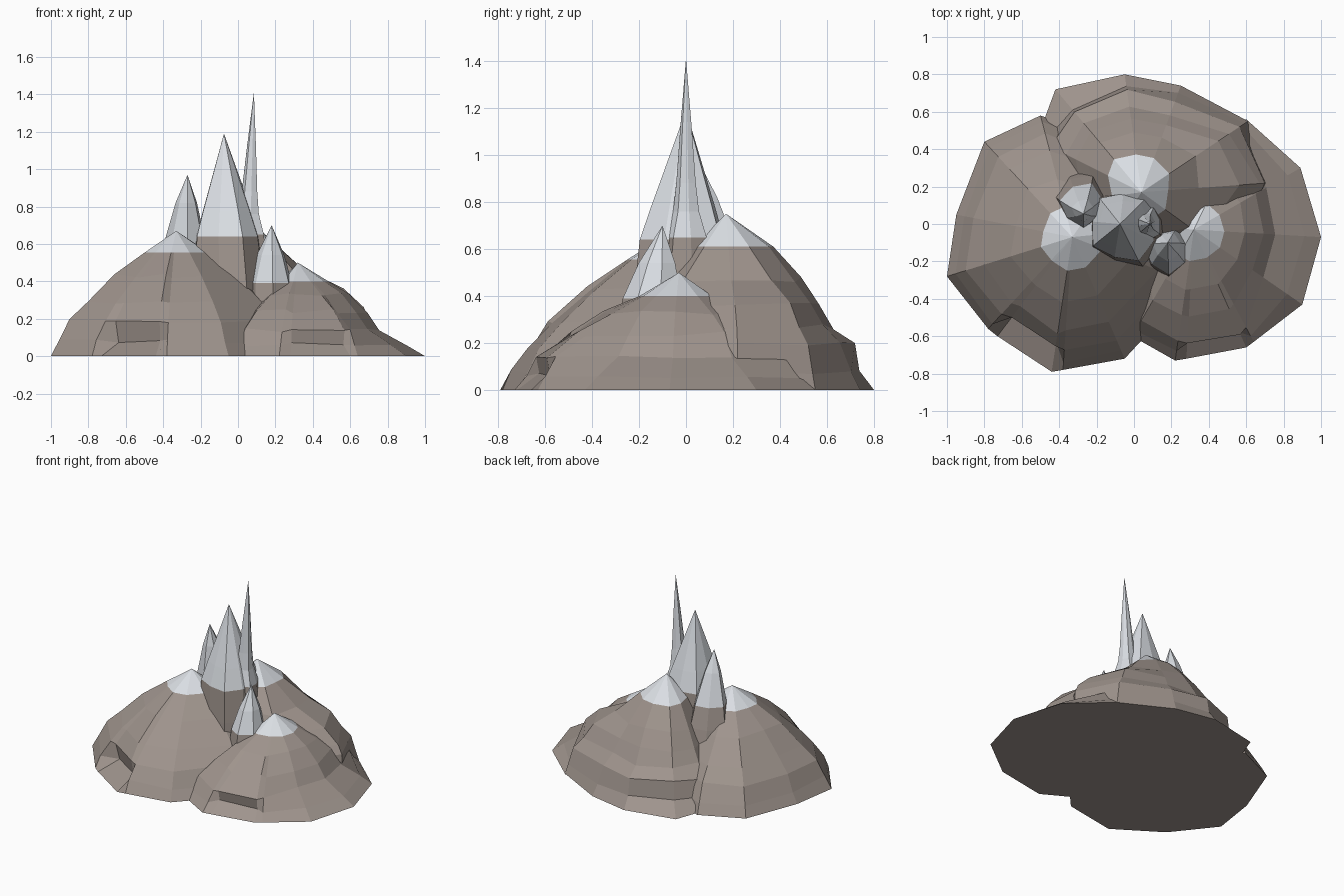
import bpy, bmesh, math, random
from mathutils import Vector

cube = bpy.data.objects.get("Cube")
if cube:
    bpy.data.objects.remove(cube, do_unlink=True)
random.seed(4)


def material(name, rgb):
    m = bpy.data.materials.new(name)
    m.use_nodes = True
    m.diffuse_color = (*rgb, 1)
    bsdf = m.node_tree.nodes["Principled BSDF"]
    bsdf.inputs["Base Color"].default_value = (*rgb, 1)
    bsdf.inputs["Roughness"].default_value = 0.9
    return m


rock = material("rock brown", (0.345, 0.295, 0.265))
snow = material("snow white", (0.70, 0.73, 0.77))


def loft(name, rings, apex, snow_ring):
    """Flat-shaded stack of rings closed by a point; snow above snow_ring."""
    bm = bmesh.new()
    loops = [[bm.verts.new(p) for p in ring] for ring in rings]
    tip = bm.verts.new(apex)
    n = len(loops[0])
    bm.faces.new(list(reversed(loops[0])))
    for k, low in enumerate(loops):
        for i in range(n):
            j = (i + 1) % n
            if k + 1 < len(loops):
                high = loops[k + 1]
                f = bm.faces.new((low[i], low[j], high[j], high[i]))
            else:
                f = bm.faces.new((low[i], low[j], tip))
            f.material_index = int(k >= snow_ring)
    bmesh.ops.recalc_face_normals(bm, faces=bm.faces)
    mesh = bpy.data.meshes.new(name)
    bm.to_mesh(mesh)
    bm.free()
    mesh.materials.append(rock)
    mesh.materials.append(snow)
    obj = bpy.data.objects.new(name, mesh)
    bpy.context.collection.objects.link(obj)
    return obj


def mound(name, outline, apex, profile, ledges):
    """Rings shrink from the outline to the apex; ledges override a side's rings."""
    top = Vector(apex)
    rings = []
    for k, (z, f) in enumerate(profile):
        ring = []
        for i, (x, y) in enumerate(outline):
            loose = 0 < k < len(profile) - 1
            s = f + (random.uniform(-.015, .015) if loose else 0)
            s = ledges.get(i, {}).get(k, s)
            dz = random.uniform(-.012, .012) if loose else 0
            ring.append((top.x + (x - top.x) * s, top.y + (y - top.y) * s, z + dz))
        rings.append(ring)
    return loft(name, rings, apex, len(profile) - 1)


def spike(name, base, apex, profile, snow_ring, sides=8):
    """Thin leaning cone; the axis runs from the base point to the apex."""
    z0, z1 = profile[0][0], apex[2]
    rings = []
    for z, r in profile:
        t = (z - z0) / (z1 - z0)
        cx = base[0] + (apex[0] - base[0]) * t
        cy = base[1] + (apex[1] - base[1]) * t
        ring = []
        for i in range(sides):
            a = math.tau * (i + 0.3) / sides
            q = r * (1.08 if i % 2 else 0.94)
            ring.append((cx + q * math.cos(a), cy + q * math.sin(a), z))
        rings.append(ring)
    return loft(name, rings, apex, snow_ring)


# Three broad rock mounds with snow caps
mound("right_mound",
      [(-.05, -.72), (.32, -.32), (.36, 0), (0, .4), (-.5, .58), (-.8, .44),
       (-.95, .05), (-1, -.28), (-.78, -.56), (-.73, -.6), (-.44, -.79), (-.38, -.78)],
      (-.33, -.07, .67),
      [(0, 1), (.08, .94), (.19, .84), (.29, .71), (.43, .49), (.555, .25)],
      {9: {1: .77, 2: .81}, 10: {1: .78, 2: .81}})

mound("left_mound",
      [(1, -.07), (.89, .3), (.6, .56), (.2, .4), (-.08, 0), (-.04, -.35),
       (-.01, -.6), (.22, -.73), (.28, -.72), (.6, -.66), (.64, -.63), (.9, -.43)],
      (.32, -.03, .5),
      [(0, 1), (.06, .94), (.14, .86), (.24, .66), (.33, .45), (.4, .24)],
      {0: {1: .87, 2: .64, 3: .55, 4: .4}, 1: {1: .88, 2: .68, 3: .58},
       11: {1: .86, 2: .64, 3: .54, 4: .4},
       8: {1: .86, 2: .88}, 9: {1: .87, 2: .89}})

mound("back_mound",
      [(.72, .22), (.61, .55), (.25, .74), (-.05, .8), (-.42, .72),
       (-.52, .45), (-.45, .1), (-.2, -.2), (.2, -.28), (.55, -.2)],
      (.04, .17, .75),
      [(0, 1), (.08, .93), (.2, .86), (.27, .72), (.36, .63), (.47, .51), (.61, .32)],
      {0: {1: .98, 2: .97, 3: .93, 4: .77, 5: .45, 6: .21},
       1: {1: .97, 2: .92, 3: .82, 4: .72, 5: .51, 6: .26},
       3: {1: .9, 2: .87}, 4: {1: .8, 2: .78, 3: .67, 4: .59, 5: .48},
       9: {5: .5, 6: .25}})

# Icy spikes rising between the mounds
spike("main_spike", (-.03, -.02), (-.075, 0, 1.19),
      [(.2, .22), (.42, .205), (.64, .185), (.78, .14), (.97, .075)], 2, 9)
spike("tall_spike", (.04, 0), (.085, 0, 1.41),
      [(.4, .13), (.65, .095), (.76, .06), (.88, .045), (1.12, .026)], 1, 8)
spike("side_spike", (-.28, .15), (-.27, .055, .97),
      [(.25, .16), (.45, .14), (.6, .115), (.82, .058)], 2, 7)
spike("front_spike", (.18, -.17), (.18, -.1, .7),
      [(.15, .1), (.3, .125), (.39, .12), (.54, .075)], 2, 7)
